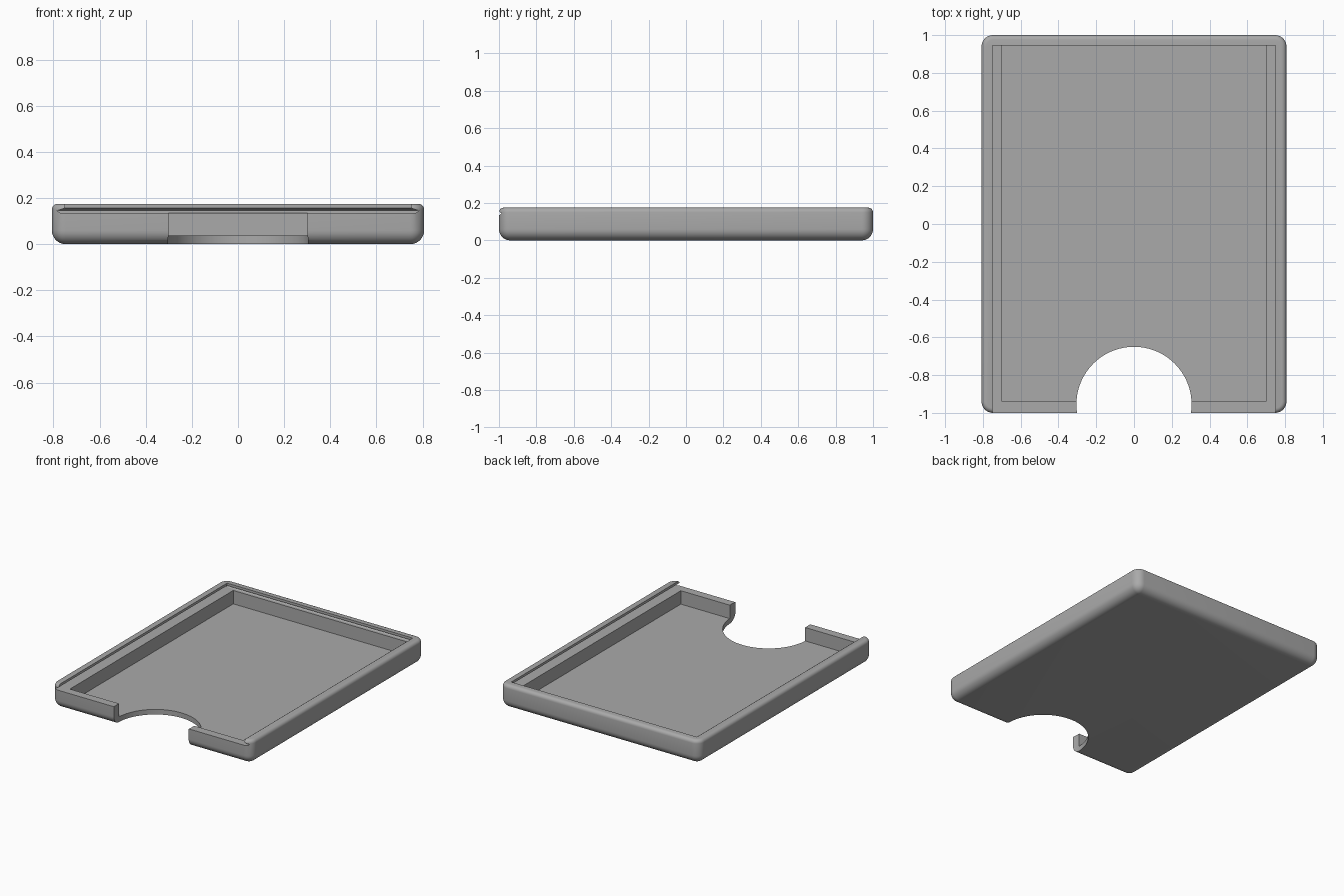
import bpy, bmesh, math

if "Cube" in bpy.data.objects:
    bpy.data.objects.remove(bpy.data.objects["Cube"])

HX, HY, H = 0.807, 1.0, 0.175      # half width, half depth, height
R, R_TOP = 0.06, 0.025             # bottom/corner radius, top edge radius
LEDGE, FLOOR = 0.135, 0.037        # heights of lid ledge and floor

grey = bpy.data.materials.new("grey")
grey.diffuse_color = (0.4, 0.4, 0.4, 1)
grey.use_nodes = True
grey.node_tree.nodes["Principled BSDF"].inputs["Base Color"].default_value = grey.diffuse_color


def loft(name, rings):
    """Closed solid through rings of equal point count, from bottom to top."""
    bm = bmesh.new()
    loops = [[bm.verts.new(p) for p in ring] for ring in rings]
    n = len(loops[0])
    for a, b in zip(loops, loops[1:]):
        for i in range(n):
            j = (i + 1) % n
            bm.faces.new((a[i], a[j], b[j], b[i]))
    bm.faces.new(loops[0][::-1])
    bm.faces.new(loops[-1])
    bmesh.ops.recalc_face_normals(bm, faces=bm.faces)
    me = bpy.data.meshes.new(name)
    bm.to_mesh(me)
    bm.free()
    me.materials.append(grey)
    ob = bpy.data.objects.new(name, me)
    bpy.context.collection.objects.link(ob)
    return ob


def rounded_ring(inset, z, seg=8):
    """Rounded rectangle, pulled in from the outer walls."""
    r = max(R - inset, 0.002)
    cx, cy = HX - inset - r, HY - inset - r
    pts = []
    for q, (sx, sy) in enumerate(((1, 1), (-1, 1), (-1, -1), (1, -1))):
        for i in range(seg + 1):
            a = (q + i / seg) * math.pi / 2
            pts.append((sx * cx + r * math.cos(a), sy * cy + r * math.sin(a), z))
    return pts


def rect(x, y0, y1, z):
    return [(-x, y0, z), (x, y0, z), (x, y1, z), (-x, y1, z)]


# Tray body with rounded bottom, corners and rim
rings = []
for i in range(9):
    a = i / 8 * math.pi / 2
    rings.append(rounded_ring(R * (1 - math.sin(a)), R * (1 - math.cos(a))))
for i in range(6):
    a = i / 5 * math.pi / 2
    rings.append(rounded_ring(R_TOP * (1 - math.cos(a)), H - R_TOP * (1 - math.sin(a))))
tray = loft("tray", rings)

# Inner cavity
cavity = loft("cavity_cutter", [rect(0.70, -0.94, 0.945, z) for z in (FLOOR, 0.16)])

# Lid slot, open at the front, with an undercut groove on the other sides
slot_profile = ((0.77, LEDGE), (0.785, 0.145), (0.75, 0.157), (0.75, 0.25))
slot = loft("slot_cutter", [rect(x, -1.1, x + 0.195, z) for x, z in slot_profile])

# Round thumb notch through the front wall and floor
N = 72
notch = loft("notch_cutter", [
    [(0.305 * math.cos(math.tau * i / N), -0.955 + 0.305 * math.sin(math.tau * i / N), z)
     for i in range(N)] for z in (-0.1, 0.3)])

# Cut the tray
bpy.context.view_layer.objects.active = tray
for cutter in (slot, cavity, notch):
    cutter.hide_render = True
    mod = tray.modifiers.new(cutter.name, 'BOOLEAN')
    mod.operation, mod.solver, mod.object = 'DIFFERENCE', 'EXACT', cutter
    bpy.ops.object.modifier_apply(modifier=mod.name)
    bpy.data.objects.remove(cutter)

bpy.ops.object.select_all(action='DESELECT')
tray.select_set(True)
bpy.ops.object.shade_smooth_by_angle(angle=math.radians(30))
